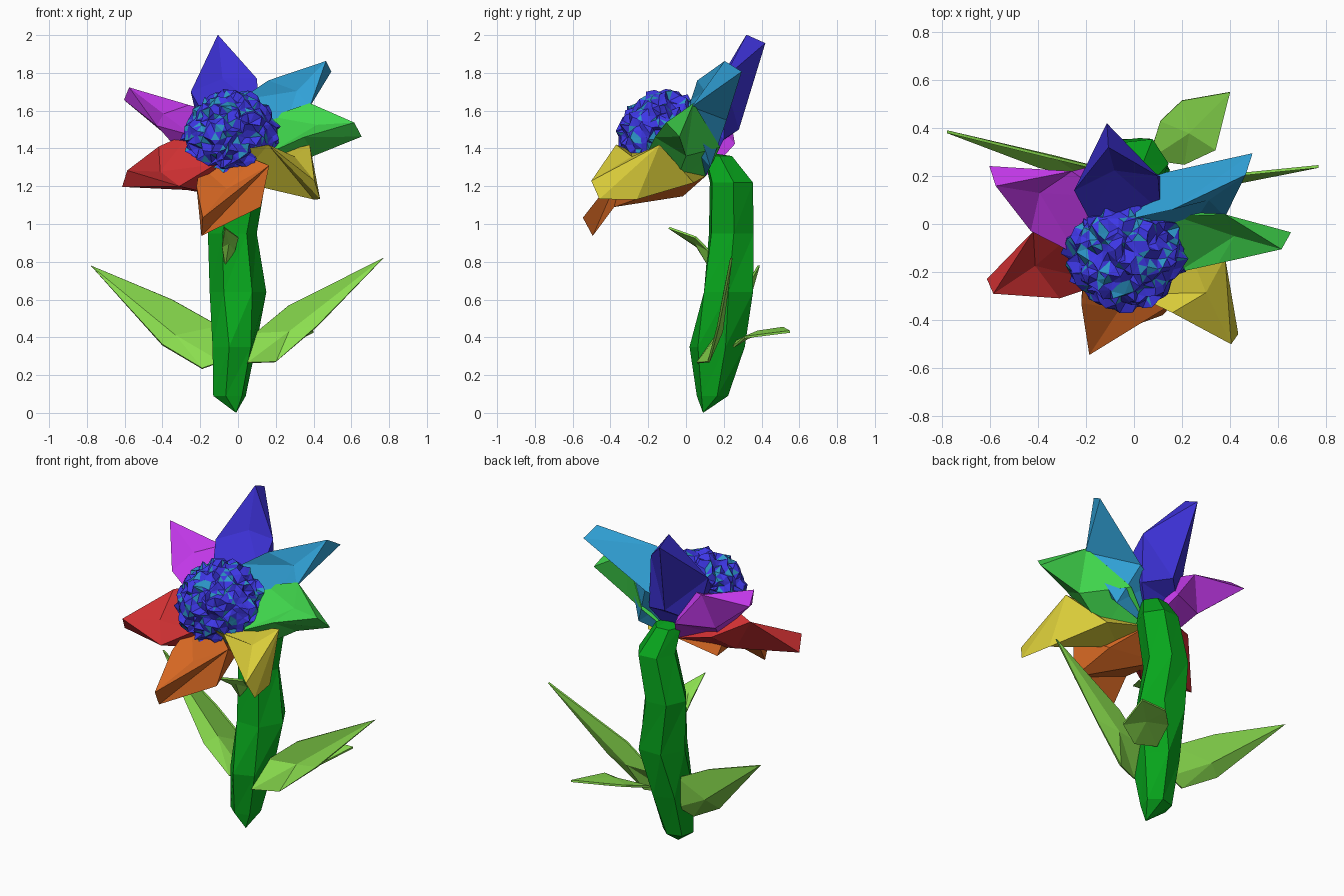
import bpy, bmesh, math, random
from mathutils import Vector as V

if "Cube" in bpy.data.objects:
    bpy.data.objects.remove(bpy.data.objects["Cube"])

random.seed(4)
AXIS = V((0, -0.67, 0.74)).normalized()   # direction the bloom faces
BASE = V((-0.01, 0.07, 1.29))             # where the petals meet


def material(name, rgb):
    m = bpy.data.materials.new(name)
    m.diffuse_color = [(c / 255) ** 2.2 for c in rgb] + [1]
    m.use_nodes = True
    m.node_tree.nodes["Principled BSDF"].inputs["Base Color"].default_value = m.diffuse_color
    return m


def make(name, verts, faces, *mats):
    me = bpy.data.meshes.new(name)
    me.from_pydata([tuple(v) for v in verts], [], faces)
    bm = bmesh.new()
    bm.from_mesh(me)
    bmesh.ops.recalc_face_normals(bm, faces=bm.faces)
    bm.to_mesh(me)
    bm.free()
    for m in mats:
        me.materials.append(m)
    ob = bpy.data.objects.new(name, me)
    bpy.context.collection.objects.link(ob)
    return ob


# Stem: six-sided rings (cx, cy, z, rx, ry, twist) between two end points
rings = [(-0.045, 0.14, 0.09, 0.09, 0.085, 0.3), (-0.02, 0.165, 0.35, 0.12, 0.15, 0.3),
         (0.0, 0.225, 0.64, 0.15, 0.15, 0.0), (-0.03, 0.24, 0.95, 0.13, 0.13, 0.1),
         (0.03, 0.24, 1.22, 0.115, 0.125, 0.1), (0.0, 0.17, 1.36, 0.08, 0.08, 0.1)]
N = 6
verts = [V((-0.01, 0.09, 0))]
for cx, cy, z, rx, ry, tw in rings:
    for i in range(N):
        a = tw + math.tau * i / N
        verts.append(V((cx + rx * math.cos(a), cy + ry * math.sin(a), z)))
verts.append(V((0, 0.1, 1.38)))
top = len(verts) - 1
faces = []
for i in range(N):
    j = (i + 1) % N
    faces += [(0, 1 + j, 1 + i), (top, top - N + i, top - N + j)]
    for r in range(len(rings) - 1):
        a, b = 1 + r * N, 1 + (r + 1) * N
        faces += [(a + i, a + j, b + j), (a + i, b + j, b + i)]
make("stem", verts, faces, material("stem_green", (16, 165, 34)))


# Leaves: outline fanned around a fold point, with a little thickness
leaf_mat = material("leaf_green", (138, 222, 80))


def leaf(name, mid, outline):
    n = len(outline)
    ob = make(name, [mid] + outline, [(0, 1 + i, 1 + (i + 1) % n) for i in range(n)], leaf_mat)
    s = ob.modifiers.new("thickness", 'SOLIDIFY')
    s.thickness = 0.012
    s.offset = 0


leaf("left_leaf", (-0.33, 0.28, 0.41),
     [(-0.09, 0.2, 0.27), (-0.19, 0.19, 0.235), (-0.4, 0.24, 0.36), (-0.78, 0.385, 0.78),
      (-0.35, 0.28, 0.6), (-0.1, 0.22, 0.46)])
leaf("right_leaf", (0.27, 0.19, 0.43),
     [(0.05, 0.06, 0.265), (0.2, 0.12, 0.27), (0.42, 0.17, 0.46), (0.77, 0.24, 0.82),
      (0.27, 0.19, 0.57), (0.09, 0.17, 0.42)])
leaf("back_leaf", (0.23, 0.38, 0.43),
     [(0.06, 0.27, 0.38), (0.11, 0.43, 0.43), (0.2, 0.515, 0.45), (0.4, 0.55, 0.43),
      (0.34, 0.31, 0.4), (0.21, 0.25, 0.35)])
leaf("front_leaf", (-0.05, 0.05, 0.9),
     [(-0.07, 0.12, 0.78), (-0.085, 0.06, 0.88), (-0.07, -0.09, 0.98), (0.0, 0.05, 0.93),
      (-0.02, 0.12, 0.86)])


# Petals: closed wedges with broad bases hugging the centre, blunt tip, outer keel
def petal(name, rgb, left, right, tip, keel):
    L, R, T, K = V(left), V(right), V(tip), V(keel)
    out = (T - BASE).normalized()
    thick = (AXIS - out * AXIS.dot(out)).normalized() * 0.055
    side = L - R
    side = (side - out * side.dot(out)).normalized() * 0.15
    mid = (L + R) * 0.4 + T * 0.2 - AXIS * 0.02
    hub = BASE + out * 0.2
    up, down = AXIS * 0.17, AXIS * -0.05
    pts = [hub + side + up, hub - side + up, L, R, T + thick, T - thick, mid, K,
           hub + side + down, hub - side + down, BASE + down]
    make(name, pts,
         [(10, 0, 1), (0, 1, 6), (0, 6, 2), (1, 3, 6), (2, 6, 4), (3, 4, 6),
          (2, 4, 5), (3, 5, 4), (2, 5, 7), (3, 7, 5), (2, 7, 8), (3, 9, 7),
          (8, 7, 9), (10, 8, 9), (0, 2, 8), (1, 9, 3), (10, 8, 0), (10, 1, 9)],
         material(name + "_colour", rgb))


petal("blue_petal", (62, 52, 210), (-0.25, 0.14, 1.7), (0.1, 0.2, 1.77),
      (-0.11, 0.37, 1.98), (-0.05, 0.28, 1.5))
petal("cyan_petal", (52, 160, 214), (0.16, 0.06, 1.76), (0.38, 0.03, 1.62),
      (0.48, 0.25, 1.835), (0.13, 0.215, 1.55))
petal("green_petal", (66, 214, 78), (0.38, 0.04, 1.64), (0.35, -0.165, 1.46),
      (0.635, -0.07, 1.5), (0.4, 0.0, 1.36))
petal("yellow_petal", (218, 204, 60), (0.38, -0.14, 1.42), (0.16, -0.37, 1.42),
      (0.42, -0.48, 1.18), (0.4, -0.26, 1.13))
petal("orange_petal", (214, 104, 40), (0.165, -0.33, 1.31), (-0.22, -0.33, 1.2),
      (-0.19, -0.52, 0.985), (0.12, -0.38, 1.09))
petal("red_petal", (208, 52, 54), (-0.31, -0.31, 1.2), (-0.42, -0.03, 1.41),
      (-0.6, -0.26, 1.24), (-0.27, -0.1, 1.18))
petal("purple_petal", (196, 60, 236), (-0.43, -0.03, 1.52), (-0.26, 0.22, 1.63),
      (-0.59, 0.2, 1.69), (-0.32, 0.17, 1.42))

# Flower centre: crumpled ball, flattened where it sits in the petals
bm = bmesh.new()
bmesh.ops.create_icosphere(bm, subdivisions=4, radius=0.245)
for v in bm.verts:
    v.co *= random.uniform(0.89, 1.07)
    v.co += V([random.uniform(-0.014, 0.014) for _ in range(3)])
    d = v.co.dot(AXIS)
    if d < 0:
        v.co -= AXIS * d * 0.75
    v.co += V((-0.035, -0.11, 1.455))
for f in bm.faces:
    f.material_index = int(random.random() < 0.2)
me = bpy.data.meshes.new("flower_centre")
bm.to_mesh(me)
bm.free()
me.materials.append(material("centre_blue", (64, 58, 230)))
me.materials.append(material("centre_teal", (48, 150, 200)))
bpy.context.collection.objects.link(bpy.data.objects.new("flower_centre", me))
